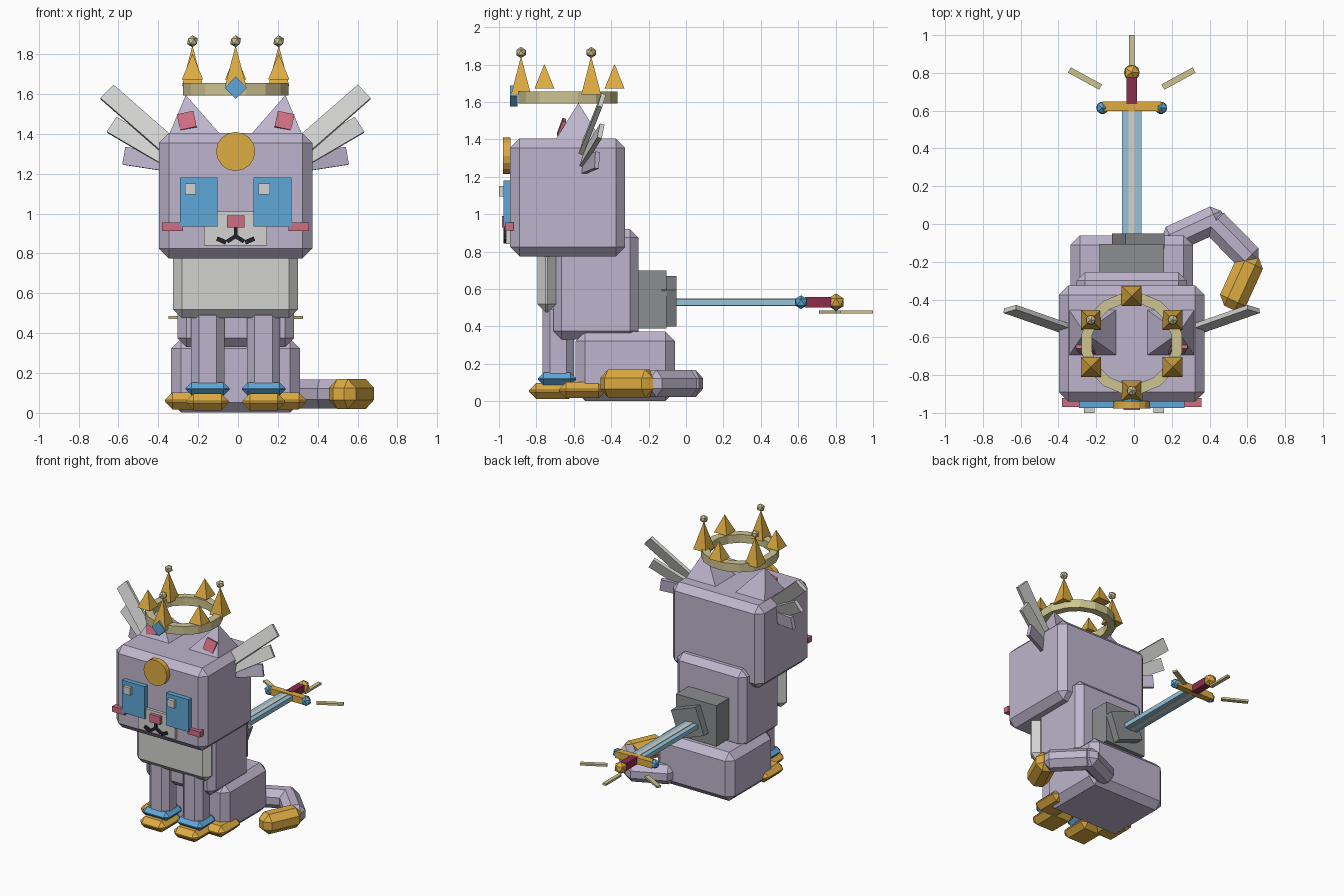
import bpy, bmesh, math
from mathutils import Vector, Matrix

if "Cube" in bpy.data.objects:
    bpy.data.objects.remove(bpy.data.objects["Cube"])

CX = -0.012  # symmetry axis of the body


def material(name, r, g, b):
    lin = [((c / 255 + 0.055) / 1.055) ** 2.4 for c in (r, g, b)]
    m = bpy.data.materials.new(name)
    m.diffuse_color = (*lin, 1)
    m.use_nodes = True
    m.node_tree.nodes["Principled BSDF"].inputs["Base Color"].default_value = m.diffuse_color
    return m


FUR = material("lavender fur", 190, 181, 205)
PALE = material("pale grey", 210, 210, 208)
BLUE = material("bright blue", 95, 167, 216)
GOLD = material("gold", 222, 172, 66)
KHAKI = material("pale brass", 206, 197, 145)
PINK = material("pink", 206, 110, 130)
DARK = material("near black", 36, 36, 48)
STONE = material("stone grey", 140, 141, 143)
WINE = material("wine red", 140, 46, 76)
STEEL = material("blade blue", 150, 195, 216)


def finish(name, bm, mat, matrix, bevel=0):
    if bevel:
        bmesh.ops.bevel(bm, geom=bm.edges[:], offset=bevel, segments=1, affect='EDGES')
    bm.transform(matrix)
    bmesh.ops.recalc_face_normals(bm, faces=bm.faces[:])
    me = bpy.data.meshes.new(name)
    bm.to_mesh(me)
    bm.free()
    me.materials.append(mat)
    ob = bpy.data.objects.new(name, me)
    bpy.context.collection.objects.link(ob)
    return ob


def block(name, mat, c, size, bevel=0, rot=None):
    """Box with chamfered edges; x is measured from the symmetry axis."""
    bm = bmesh.new()
    bmesh.ops.create_cube(bm, size=1)
    bm.transform(Matrix.Diagonal((*size, 1)))
    m = Matrix.Translation((c[0] + CX, c[1], c[2]))
    return finish(name, bm, mat, m @ rot.to_4x4() if rot else m, bevel)


def bar(name, mat, a, b, width, thick, bevel=0, up=(0, 0, 1)):
    """Box running from a to b, with its thickness towards 'up'."""
    a, b = Vector(a), Vector(b)
    d = (b - a).normalized()
    w = Vector(up).cross(d).normalized()
    rot = Matrix((d, w, d.cross(w))).transposed()
    return block(name, mat, (a + b) / 2, ((b - a).length, width, thick), bevel, rot)


def ball(name, mat, c, r):
    bm = bmesh.new()
    bmesh.ops.create_icosphere(bm, subdivisions=1, radius=r)
    return finish(name, bm, mat, Matrix.Translation((c[0] + CX, c[1], c[2])))


def pyramid(name, mat, c, wx, wy, h, lean=0):
    """Four-sided spike standing on c."""
    bm = bmesh.new()
    base = [bm.verts.new((sx * wx / 2, sy * wy / 2, 0))
            for sx, sy in ((-1, -1), (1, -1), (1, 1), (-1, 1))]
    tip = bm.verts.new((lean, 0, h))
    bm.faces.new(base[::-1])
    for i in range(4):
        bm.faces.new((base[i], base[(i + 1) % 4], tip))
    return finish(name, bm, mat, Matrix.Translation((c[0] + CX, c[1], c[2])))


def rot_y(deg):
    return Matrix.Rotation(math.radians(deg), 3, 'Y')


# Body
block("head", FUR, (0, -0.633, 1.09), (0.77, 0.615, 0.63), 0.05)
block("torso", FUR, (0, -0.482, 0.625), (0.585, 0.455, 0.59), 0.045)
block("hips", FUR, (0, -0.325, 0.187), (0.648, 0.53, 0.37), 0.05)
block("chest_ruff", PALE, (0, -0.745, 0.665), (0.628, 0.1, 0.38), 0.045)

# Paired parts
for s, side in ((-1, "left"), (1, "right")):
    # Legs, cuffs and paws
    block(f"front_leg_{side}", FUR, (s * 0.14, -0.683, 0.29), (0.168, 0.166, 0.48), 0.04)
    block(f"leg_cuff_{side}", BLUE, (s * 0.141, -0.69, 0.12), (0.22, 0.205, 0.066), 0.03)
    block(f"front_paw_{side}", GOLD, (s * 0.141, -0.715, 0.055), (0.215, 0.25, 0.085), 0.038)
    block(f"hind_paw_{side}", GOLD, (s * 0.25, -0.555, 0.06), (0.21, 0.25, 0.085), 0.038)
    # Eyes and cheeks
    block(f"eye_{side}", BLUE, (s * 0.185, -0.95, 1.058), (0.19, 0.05, 0.246))
    block(f"eye_highlight_{side}", PALE, (s * 0.185 - 0.041, -0.985, 1.123), (0.056, 0.03, 0.056))
    block(f"cheek_{side}", PINK, (s * 0.317, -0.945, 0.935), (0.105, 0.045, 0.042))
    # Mouth strokes
    bar(f"mouth_inner_{side}", DARK, (0, -0.967, 0.887), (s * 0.042, -0.967, 0.86),
        0.02, 0.02, 0, (0, 1, 0))
    bar(f"mouth_outer_{side}", DARK, (s * 0.048, -0.967, 0.855), (s * 0.094, -0.967, 0.875),
        0.022, 0.02, 0, (0, 1, 0))
    # Ears
    pyramid(f"ear_{side}", FUR, (s * 0.205, -0.575, 1.395), 0.26, 0.25, 0.2, s * 0.045)
    tilt = rot_y(s * 12) @ Matrix.Rotation(math.radians(-20), 3, 'X')
    block(f"inner_ear_{side}", PINK, (s * 0.245, -0.665, 1.465), (0.085, 0.02, 0.085), 0, tilt)
    # Side tufts
    for i, (bx, bz, tx, tz, ty, w, mat) in enumerate((
            (0.33, 1.335, 0.645, 1.61, -0.45, 0.095, PALE),
            (0.33, 1.275, 0.62, 1.445, -0.455, 0.09, PALE),
            (0.33, 1.255, 0.557, 1.29, -0.475, 0.09, FUR))):
        bar(f"tuft_{i + 1}_{side}", mat, (s * bx, -0.56, bz), (s * tx, ty, tz),
            w, 0.025, 0, (s * 0.3, 1, 0))
    # Guard gems and splayed floating sticks
    ball(f"guard_gem_{side}", BLUE, (s * 0.155, 0.615, 0.53), 0.037)
    bar(f"floating_stick_{side}", KHAKI, (s * 0.165, 0.725, 0.478), (s * 0.33, 0.815, 0.478),
        0.032, 0.015)

# Face
block("muzzle", PALE, (0, -0.947, 0.925), (0.315, 0.03, 0.17))
block("nose", PINK, (0, -0.965, 0.96), (0.088, 0.04, 0.06))
block("mouth_stem", DARK, (0, -0.967, 0.905), (0.018, 0.02, 0.055))
bm = bmesh.new()
bmesh.ops.create_cone(bm, cap_ends=True, segments=16, radius1=0.098, radius2=0.098, depth=0.04)
finish("forehead_disc", bm, GOLD, Matrix.Translation((CX, -0.958, 1.312))
       @ Matrix.Rotation(math.pi / 2, 4, 'X'))

# Crown band: rectangular section swept around a circle
CY, N = -0.632, 16
bm = bmesh.new()
rings = []
for i in range(N):
    a = 2 * math.pi * (i + 0.5) / N
    rings.append([bm.verts.new((r * math.cos(a), r * math.sin(a), z))
                  for r, z in ((0.215, 1.593), (0.27, 1.593), (0.27, 1.656), (0.215, 1.656))])
for i in range(N):
    p, q = rings[i], rings[(i + 1) % N]
    for j in range(4):
        k = (j + 1) % 4
        bm.faces.new((p[j], q[j], q[k], p[k]))
finish("crown_band", bm, KHAKI, Matrix.Translation((CX, CY, 0)))

# Crown spikes, every second one tall with a ball
for i in range(6):
    a = math.radians(-90 + 60 * i)
    x, y = 0.25 * math.cos(a), CY + 0.25 * math.sin(a)
    if i % 2 == 0:
        pyramid(f"crown_spike_{i}", GOLD, (x, y, 1.64), 0.106, 0.106, 0.205)
        ball(f"crown_ball_{i}", KHAKI, (x, y, 1.865), 0.03)
    else:
        pyramid(f"crown_spike_{i}", GOLD, (x, y, 1.673), 0.106, 0.106, 0.13)
block("crown_gem", BLUE, (0, -0.92, 1.632), (0.08, 0.04, 0.08), 0, rot_y(45))

# Tail
Z = 0.095
bar("tail_base", FUR, (0.17, -0.1, Z), (0.485, 0.045, Z), 0.145, 0.145, 0.045)
bar("tail_middle", FUR, (0.405, 0.04, Z), (0.65, -0.21, Z), 0.145, 0.145, 0.045)
bar("tail_tip", GOLD, (0.645, -0.165, Z), (0.517, -0.445, Z), 0.15, 0.15, 0.045)

# Stone mount on the back
block("stone_block", STONE, (0, -0.185, 0.545), (0.34, 0.16, 0.31))
block("stone_slab", STONE, (0.035, -0.09, 0.535), (0.22, 0.08, 0.21), 0, rot_y(20))

# Sword
block("blade", STEEL, (0, 0.26, 0.53), (0.105, 0.7, 0.034))
block("blade_ridge", PALE, (0, 0.26, 0.53), (0.032, 0.7, 0.042))
block("sword_guard", GOLD, (0, 0.623, 0.53), (0.31, 0.05, 0.05))
block("sword_grip", WINE, (0, 0.705, 0.53), (0.055, 0.14, 0.055))
ball("sword_pommel", GOLD, (0, 0.802, 0.53), 0.047)
block("floating_stick_middle", KHAKI, (0, 0.905, 0.478), (0.028, 0.19, 0.015))
